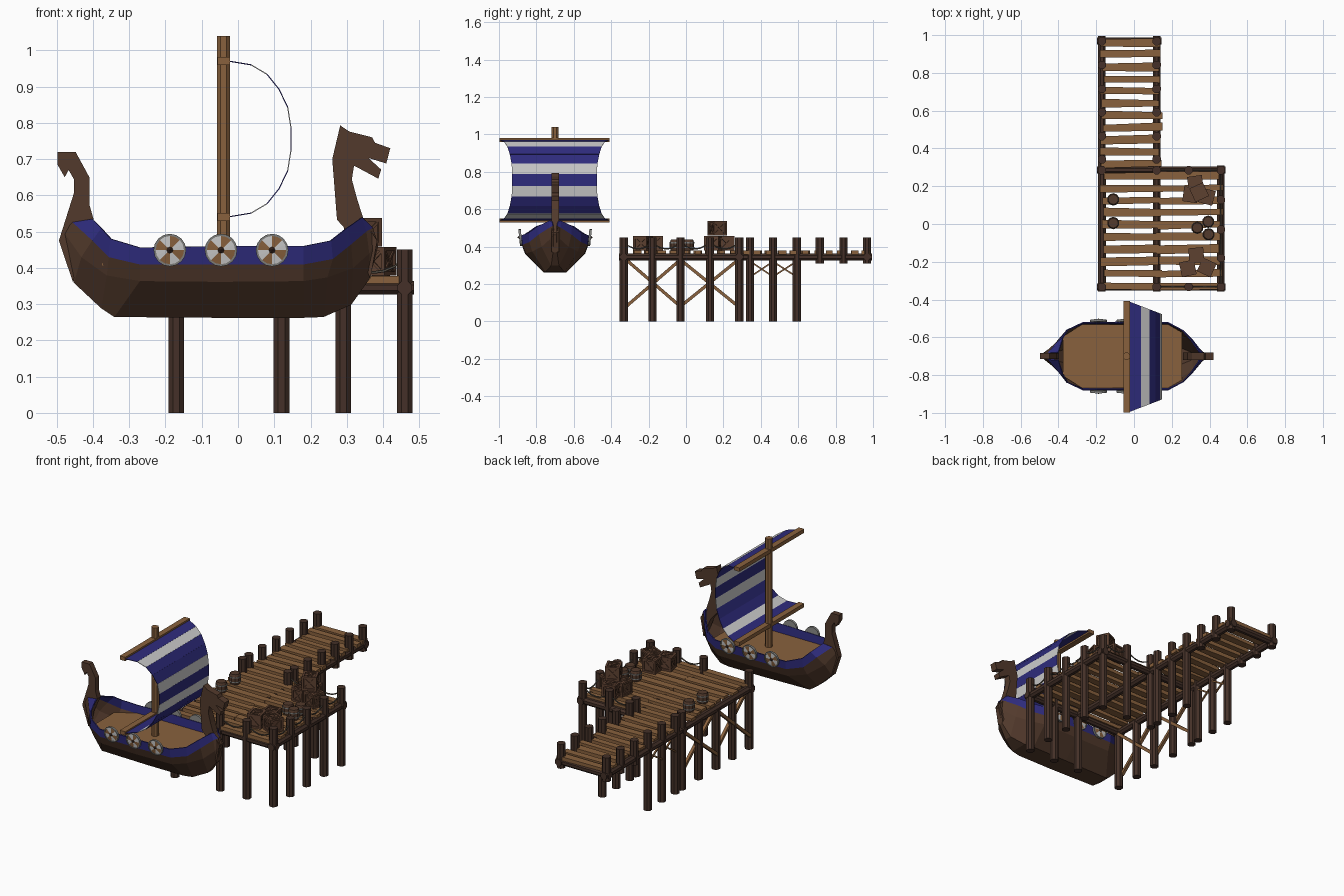
import bpy, bmesh, math, random
from mathutils import Vector, Matrix

if "Cube" in bpy.data.objects:
    bpy.data.objects.remove(bpy.data.objects["Cube"])

random.seed(4)


def mat(name, r, g, b):
    m = bpy.data.materials.new(name)
    m.diffuse_color = (r, g, b, 1)
    m.use_nodes = True
    m.node_tree.nodes["Principled BSDF"].inputs["Base Color"].default_value = m.diffuse_color
    return m


DARK = mat("dark_wood", .058, .030, .021)
HULL = mat("hull_wood", .085, .042, .025)
TAN = mat("tan_wood", .25, .12, .047)
CRATE = mat("crate_wood", .11, .052, .03)
BLUE = mat("blue", .027, .024, .2)
WHITE = mat("white", .62, .62, .6)
GREY = mat("grey", .22, .22, .21)
ROPE = mat("rope", .10, .085, .065)


class Part:
    """Collects geometry with material slots and turns it into one object."""

    def __init__(self):
        self.v, self.f, self.m, self.mats = [], [], [], []

    def add(self, verts, faces, material):
        if material not in self.mats:
            self.mats.append(material)
        n = len(self.v)
        self.v += [Vector(p) for p in verts]
        self.f += [[i + n for i in f] for f in faces]
        self.m += [self.mats.index(material)] * len(faces)

    def tube(self, rings, material, n):
        """rings: (point, radius) pairs skinned into a capped n-sided tube."""
        pts = [Vector(p) for p, _ in rings]
        q = (pts[-1] - pts[0]).to_track_quat('Z', 'Y')
        verts = [p + q @ Vector((r * math.cos(a), r * math.sin(a), 0))
                 for p, (_, r) in zip(pts, rings)
                 for a in [2 * math.pi * (i + .5) / n for i in range(n)]]
        faces = [[k * n + i, k * n + (i + 1) % n, (k + 1) * n + (i + 1) % n, (k + 1) * n + i]
                 for k in range(len(rings) - 1) for i in range(n)]
        last = (len(rings) - 1) * n
        self.add(verts, faces + [list(range(n))[::-1], list(range(last, last + n))], material)

    def log(self, p, q, r, material, n=8):
        self.tube([(p, r), (q, r)], material, n)

    def box(self, c, s, material):
        v = [(c[0] + s[0] * i / 2, c[1] + s[1] * j / 2, c[2] + s[2] * k / 2)
             for i in (-1, 1) for j in (-1, 1) for k in (-1, 1)]
        self.hexa(v, material)

    def hexa(self, v, material):
        self.add(v, [[0, 1, 3, 2], [4, 6, 7, 5], [0, 4, 5, 1], [2, 3, 7, 6],
                     [0, 2, 6, 4], [1, 5, 7, 3]], material)

    def done(self, name, matrix=None, thick=0):
        me = bpy.data.meshes.new(name)
        me.from_pydata(self.v, [], self.f)
        for m in self.mats:
            me.materials.append(m)
        for p, i in zip(me.polygons, self.m):
            p.material_index = i
        bm = bmesh.new()
        bm.from_mesh(me)
        bmesh.ops.recalc_face_normals(bm, faces=bm.faces)
        bm.to_mesh(me)
        bm.free()
        ob = bpy.data.objects.new(name, me)
        bpy.context.collection.objects.link(ob)
        if matrix:
            ob.matrix_world = matrix
        if thick:
            s = ob.modifiers.new("thickness", 'SOLIDIFY')
            s.thickness, s.offset = thick, 0
        return ob


SY = -.7  # ship centre line

# Hull: stations of (x, half width, z) at keel, chine, strake and rail
stations = [
    [(-.49, .008, .475), (-.48, .010, .50), (-.455, .015, .525), (-.40, .02, .533)],
    [(-.45, .012, .36), (-.43, .05, .43), (-.40, .08, .475), (-.375, .10, .508)],
    [(-.375, .035, .29), (-.36, .11, .38), (-.355, .138, .43), (-.35, .14, .48)],
    [(-.34, .055, .267), (-.27, .155, .365), (-.27, .172, .41), (-.27, .178, .456)],
    [(-.05, .06, .265), (-.05, .158, .363), (-.05, .175, .41), (-.05, .18, .46)],
    [(.18, .06, .265), (.18, .155, .365), (.18, .172, .41), (.18, .178, .46)],
    [(.235, .05, .267), (.245, .12, .375), (.26, .135, .425), (.255, .138, .475)],
    [(.31, .02, .30), (.315, .07, .40), (.31, .085, .465), (.30, .088, .51)],
    [(.36, .010, .37), (.36, .025, .44), (.352, .03, .50), (.34, .03, .538)],
    [(.384, .006, .46), (.38, .008, .48), (.37, .01, .51), (.345, .015, .535)],
]
hull = Part()
ring = [[(x, SY + s * h, z) for s, lv in ((-1, (3, 2, 1, 0)), (1, (0, 1, 2, 3)))
         for x, h, z in [st[i] for i in lv]] for st in stations]
for a, b in zip(ring, ring[1:]):
    for i in range(7):
        hull.add([a[i], b[i], b[i + 1], a[i + 1]], [[0, 1, 2, 3]], BLUE if i in (0, 6) else HULL)
ob = hull.done("hull", thick=.006)
bm = bmesh.new()
bm.from_mesh(ob.data)
bmesh.ops.remove_doubles(bm, verts=bm.verts, dist=.0005)
bmesh.ops.recalc_face_normals(bm, faces=bm.faces)
bm.to_mesh(ob.data)
bm.free()

# Deck
deck = Part()
half = [(-.375, .105), (-.275, .168), (.18, .168), (.255, .125)]
outline = [(x, SY - h) for x, h in half] + [(x, SY + h) for x, h in half[::-1]]
deck.add([(x, y, .41) for x, y in outline], [list(range(8))], TAN)
deck.done("ship_deck", thick=.008)


# Carved stem and stern posts, extruded side profiles
def prism(name, prof, w):
    p, n = Part(), len(prof)
    p.add([(x, SY + s * w, z) for s in (-1, 1) for x, z in prof],
          [list(range(n)), list(range(n, 2 * n))] +
          [[i, (i + 1) % n, n + (i + 1) % n, n + i] for i in range(n)], HULL)
    p.done(name)


prism("stern_post", [(-.498, .72), (-.448, .72), (-.41, .65), (-.41, .575), (-.398, .533),
                     (-.44, .44), (-.455, .36), (-.494, .475), (-.453, .605), (-.453, .645),
                     (-.467, .67), (-.478, .65), (-.498, .685)], .016)
prism("dragon_head_post", [(.365, .37), (.384, .475), (.348, .53), (.329, .588), (.314, .644),
                           (.32, .682), (.387, .646), (.395, .671), (.36, .703), (.409, .688),
                           (.42, .73), (.378, .745), (.37, .76), (.307, .776), (.282, .793),
                           (.26, .70), (.273, .533), (.32, .48)], .02)

# Mast and yards
mast = Part()
mast.log((-.04, SY, .40), (-.04, SY, 1.04), .02, TAN)
mast.done("mast")
for name, z in (("upper_yard", .97), ("lower_yard", .54)):
    p = Part()
    p.box((-.039, SY - .003, z), (.034, .59, .022), TAN)
    p.done(name)

# Striped, bulging sail
upper = [(-.024, .97), (.036, .96), (.08, .934), (.113, .893), (.137, .843), (.146, .787)]
curve = upper + [(x, 1.511 - z) for x, z in upper[::-1]]
sail = Part()
for k, c in enumerate("BWBBWBWBBWB"):
    quad = [(x, SY - .003 + s * (.292 - .066 * (x + .024) / .17), z)
            for (x, z), s in ((curve[k], -1), (curve[k], 1), (curve[k + 1], 1), (curve[k + 1], -1))]
    sail.add(quad, [[0, 1, 2, 3]], BLUE if c == "B" else WHITE)
sail.done("sail", thick=.003)

# Round shields on both sides
for side in (-1, 1):
    for n, cx in enumerate((-.188, -.047, .094)):
        p = Part()

        def pt(r, i, w):
            a = math.pi * i / 8
            return (cx + r * math.cos(a), SY + side * (.179 + w + .1 * r * math.sin(a)),
                    .449 + r * math.sin(a))

        for i in range(16):
            p.add([pt(0, 0, .013), pt(.039, i, .010), pt(.039, i + 1, .010)], [[0, 1, 2]],
                  TAN if i // 2 % 2 else WHITE)
            p.add([pt(r, j, w) for r, w in ((.039, .010), (.039, .013), (.045, .013), (.045, 0), (0, 0))
                   for j in (i, i + 1)],
                  [[0, 1, 3, 2], [2, 3, 5, 4], [4, 5, 7, 6], [6, 7, 8]], GREY)
        for i in range(0, 16, 2):
            p.add([pt(0, 0, .023), pt(.01, i, .011), pt(.01, i + 2, .011)], [[0, 1, 2]], DARK)
        p.done(f"shield_{'near' if side < 0 else 'far'}_{n + 1}")

# Dock posts
R, Z = .0235, .345
xl, xm, xr = -.17, .12, .46
posts = [(x, y, 0, .45) for x in (xl, xm, .29, xr) for y in (-.333, .285)]
posts += [(xr, y, 0, .45) for y in (-.18, -.03, .128)]
posts += [(xl, y, 0, .345) for y in (-.18, -.03, .128)]
posts += [(x, y, 0, .45) for x in (xl, xm) for y in (.342, .465, .592)]
posts += [(x, y, .31, .45) for x in (xl, xm) for y in (.715, .842, .968)]
p = Part()
for x, y, a, b in posts:
    p.log((x, y, a), (x, y, b), R, DARK)
p.done("dock_posts")

# Dock beams
p = Part()
for x, end in ((xl, .995), (xm, .995), (xr, .31)):
    p.log((x, -.358, Z), (x, end, Z), .021, DARK)
for y, end in ((-.333, .485), (.285, .485), (.968, .145)):
    p.log((-.195, y, Z), (end, y, Z), .02, DARK)
p.done("dock_beams")

# Uneven planks
p = Part()
for x0, x1, count in ((xl, xm + .02, 21), (xm, xr, 10)):
    for i in range(count):
        y = -.327 + i * .0645
        e = [(x, y + random.uniform(-.005, .005), random.uniform(.016, .024))
             for x in (x0 + random.uniform(-.012, .012), x1 + random.uniform(-.012, .012))]
        p.hexa([(x, c + s * w, z) for x, c, w in e for s in (-1, 1) for z in (.357, .378)], TAN)
p.done("dock_planks")

# Cross braces under the dock
p = Part()
for x, y0, y1, z0, z1, r in ((xl, -.32, -.03, .08, .33, .012), (xl, -.03, .28, .08, .33, .012),
                             (xl, .345, .465, .24, .32, .006), (xl, .465, .59, .24, .32, .006)):
    p.log((x - .012, y0, z0), (x - .012, y1, z1), r, TAN, 4)
    p.log((x + .012, y0, z1), (x + .012, y1, z0), r, TAN, 4)
p.done("dock_braces")

# Sagging ropes between the right-hand posts
p = Part()
stops = [(xm, .285), (.29, .285), (xr, .285), (xr, .128), (xr, -.03), (xr, -.18), (xr, -.333),
         (.29, -.333), (xm, -.333)]
for (ax, ay), (bx, by) in zip(stops, stops[1:]):
    p.tube([((ax + (bx - ax) * t, ay + (by - ay) * t, .425 - .15 * t * (1 - t)), .004)
            for t in [i / 6 for i in range(7)]], ROPE, 5)
p.done("dock_ropes")

# Crates with framed edges and crossed boards
crates = [(.285, -.235, .378, 12), (.385, -.23, .378, -25), (.33, -.165, .378, 5),
          (.30, .155, .378, -8), (.385, .145, .378, -15), (.325, .215, .378, 8), (.345, .168, .458, 25)]
for n, (x, y, z, rot) in enumerate(crates):
    p, h = Part(), .034
    p.box((0, 0, 0), (.066, .066, .068), CRATE)
    for ax in range(3):
        for a in (-h, h):
            for b in (-h, h):
                def co(u):
                    c = [a, b]
                    c.insert(ax, u)
                    return c
                p.log(co(-.039), co(.039), .0078, CRATE, 4)
                if b > 0:
                    for s in (-1, 1):
                        q0, q1 = [-h, -h * s], [h, h * s]
                        q0.insert(ax, a)
                        q1.insert(ax, a)
                        p.log(q0, q1, .005, CRATE, 4)
    p.done(f"crate_{n + 1}", Matrix.Translation((x, y, z + .04)) @ Matrix.Rotation(math.radians(rot), 4, 'Z'))

# Barrels with hoops
for n, (x, y) in enumerate([(-.11, .13), (-.11, .005), (.335, -.02), (.393, .012), (.395, -.055)]):
    p = Part()
    p.tube([((x, y, .378 + dz), r) for dz, r in ((0, .026), (.018, .032), (.042, .032), (.06, .026))], HULL, 10)
    p.log((x, y, .392), (x, y, .398), .033, GREY, 10)
    p.log((x, y, .418), (x, y, .424), .033, GREY, 10)
    p.done(f"barrel_{n + 1}")
